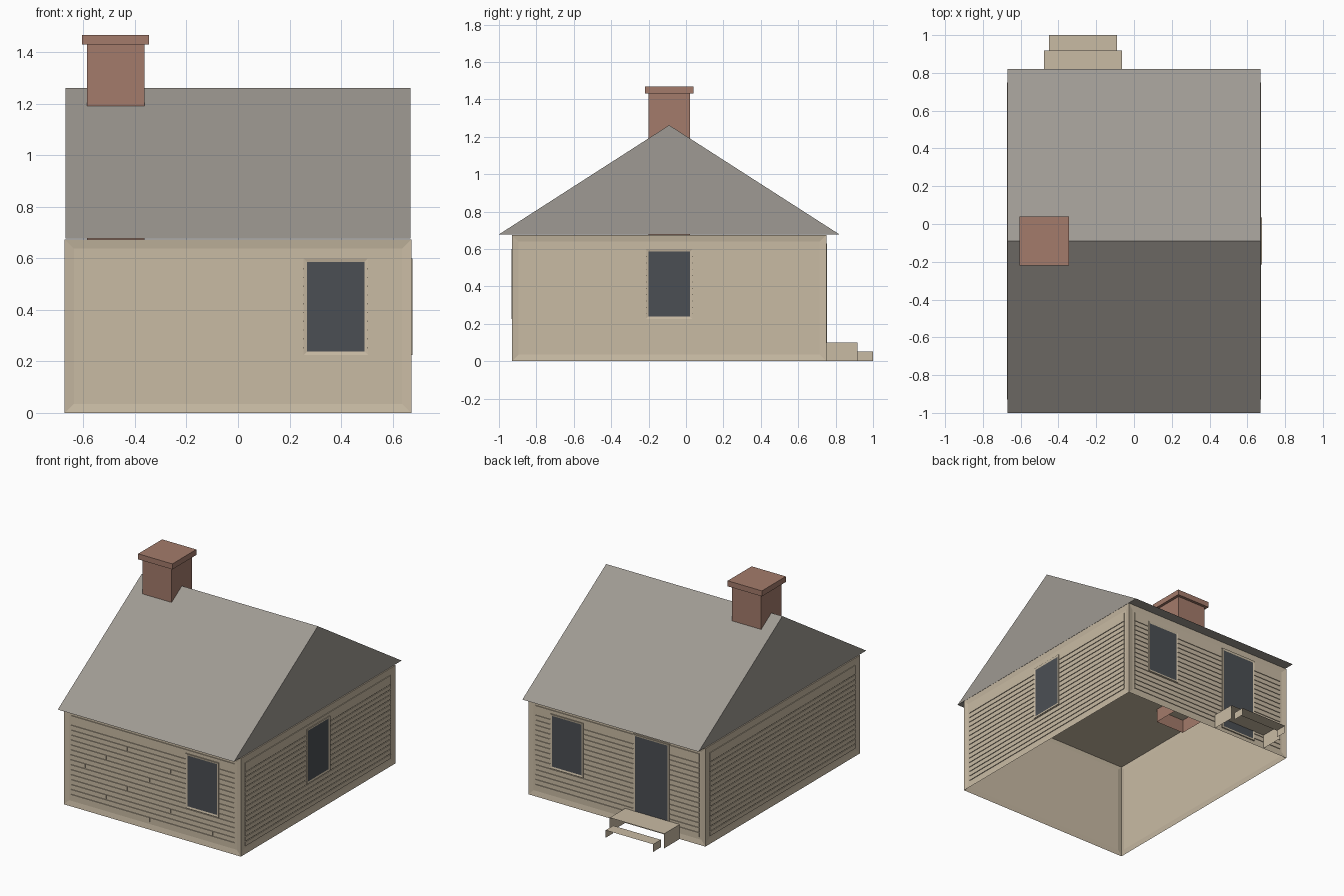
import bpy, bmesh, math
from mathutils import Matrix, Vector

cube = bpy.data.objects.get("Cube")
if cube:
    bpy.data.objects.remove(cube, do_unlink=True)


def material(name, hex_code):
    def linear(c):
        return c / 12.92 if c <= 0.04045 else ((c + 0.055) / 1.055) ** 2.4
    rgb = [linear(int(hex_code[i:i + 2], 16) / 255) for i in (0, 2, 4)]
    m = bpy.data.materials.new(name)
    m.use_nodes = True
    m.diffuse_color = (*rgb, 1)
    m.node_tree.nodes["Principled BSDF"].inputs["Base Color"].default_value = (*rgb, 1)
    return m


tan = material("tan_wood", "c9bba4")
grey = material("grey_roofing", "9f9a93")
brick = material("red_brick", "a47b6b")
dark = material("dark_glass", "4b4f54")


def add_box(bm, low, high):
    low, high = Vector(low), Vector(high)
    size = Matrix.Diagonal((*(high - low), 1))
    made = bmesh.ops.create_cube(bm, size=1, matrix=Matrix.Translation((low + high) / 2) @ size)
    return list({f for v in made["verts"] for f in v.link_faces})


def remove_facing(bm, faces, direction):
    gone = [f for f in faces if f.normal.dot(Vector(direction)) > 0.9]
    bmesh.ops.delete(bm, geom=gone, context="FACES")


def finish(bm, name, mats, matrix=None):
    mesh = bpy.data.meshes.new(name)
    if matrix:
        bm.transform(matrix)
    bm.to_mesh(mesh)
    bm.free()
    for m in mats:
        mesh.materials.append(m)
    ob = bpy.data.objects.new(name, mesh)
    bpy.context.collection.objects.link(ob)
    return ob


# House sizes: half width, half depth, depth centre, wall height
HX, HY, YC, WALL = 0.673, 0.84, -0.09, 0.674
BORDER, RECESS = 0.05, 0.006


def side_matrix(degrees):
    return Matrix.Translation((0, YC, 0)) @ Matrix.Rotation(math.radians(degrees), 4, "Z")


# Walls: open-bottomed box with a recessed field on each side
bm = bmesh.new()
faces = add_box(bm, (-HX, YC - HY, 0), (HX, YC + HY, WALL))
bm.normal_update()
remove_facing(bm, faces, (0, 0, -1))
sides = [f for f in bm.faces if abs(f.normal.z) < 0.1]
bmesh.ops.inset_individual(bm, faces=sides, thickness=BORDER, depth=-RECESS)
finish(bm, "walls", [tan])

# Siding boards: even rows, with staggered joints on the front
PITCH, GAP, ROWS = 0.034, 0.005, 15
front_joints = {13: -0.19, 11: 0.14, 10: -0.35, 8: -0.02, 7: -0.51,
                5: -0.19, 3: 0.14, 2: -0.35, 1: 0.46, 0: -0.02}


def siding(name, degrees, half, dist, joints):
    bm = bmesh.new()
    end = half - BORDER - 0.001
    for row in range(ROWS + 1):
        z0 = BORDER + 0.002 + row * PITCH
        z1 = z0 + PITCH - GAP if row < ROWS else WALL - BORDER - 0.001
        cuts = [-end, end]
        if row in joints:
            x = joints[row]
            cuts = [-end, x - GAP / 2, x + GAP / 2, end]
        for a, b in zip(cuts[::2], cuts[1::2]):
            add_box(bm, (a, -dist + 0.001, z0), (b, -dist + RECESS, z1))
    finish(bm, name, [tan], side_matrix(degrees))


siding("front_siding", 0, HX, HY, front_joints)
siding("left_siding", 90, HY, HX, {})
siding("back_siding", 180, HX, HY, {})
siding("right_siding", 270, HY, HX, {})


# Windows and door: framed plates with an inset dark pane
def opening(name, degrees, dist, u0, u1, z0, z1):
    bm = bmesh.new()
    faces = add_box(bm, (u0, -dist - 0.004, z0), (u1, -dist + RECESS, z1))
    bm.normal_update()
    pane = [f for f in faces if f.normal.y < -0.9]
    bmesh.ops.inset_individual(bm, faces=pane, thickness=0.019, depth=-0.003)
    pane[0].material_index = 1
    finish(bm, name, [tan, dark], side_matrix(degrees))


opening("front_window", 0, HY, 0.255, 0.505, 0.225, 0.6)
opening("side_window", 90, HX, -0.125, 0.125, 0.225, 0.6)
opening("back_window", 180, HY, -0.505, -0.255, 0.225, 0.6)
opening("back_door", 180, HY, 0.125, 0.4, 0.03, 0.63)

# Roof: closed triangular prism
RX, EAVE, RIDGE, OVER = 0.67, 0.678, 1.262, 0.91
bm = bmesh.new()
profile = [(YC - OVER, EAVE), (YC + OVER, EAVE), (YC, RIDGE)]
gable = bm.faces.new([bm.verts.new((-RX, y, z)) for y, z in profile])
ext = bmesh.ops.extrude_face_region(bm, geom=[gable], use_keep_orig=True)
moved = [v for v in ext["geom"] if isinstance(v, bmesh.types.BMVert)]
bmesh.ops.translate(bm, verts=moved, vec=(2 * RX, 0, 0))
bmesh.ops.recalc_face_normals(bm, faces=bm.faces)
finish(bm, "roof", [grey])

# Chimney: stack open at its foot, with a wider cap
CX = -0.475
bm = bmesh.new()
faces = add_box(bm, (CX - 0.111, YC - 0.111, 0.58), (CX + 0.111, YC + 0.111, 1.435))
bm.normal_update()
remove_facing(bm, faces, (0, 0, -1))
finish(bm, "chimney_stack", [brick])
bm = bmesh.new()
add_box(bm, (CX - 0.13, YC - 0.13, 1.43), (CX + 0.13, YC + 0.13, 1.468))
finish(bm, "chimney_cap", [brick])


# Back steps: thin treads with side panels, open at front, back and below
def step(name, half, y0, y1, height):
    bm = bmesh.new()
    faces = add_box(bm, (-0.27 - half, y0, 0), (-0.27 + half, y1, height))
    bm.normal_update()
    gone = [f for f in faces if f.normal.z < -0.9 or abs(f.normal.y) > 0.9]
    bmesh.ops.delete(bm, geom=gone, context="FACES")
    finish(bm, name, [tan])


step("upper_step", 0.207, YC + HY, 0.918, 0.1)
step("lower_step", 0.181, 0.918, 1.0, 0.052)
